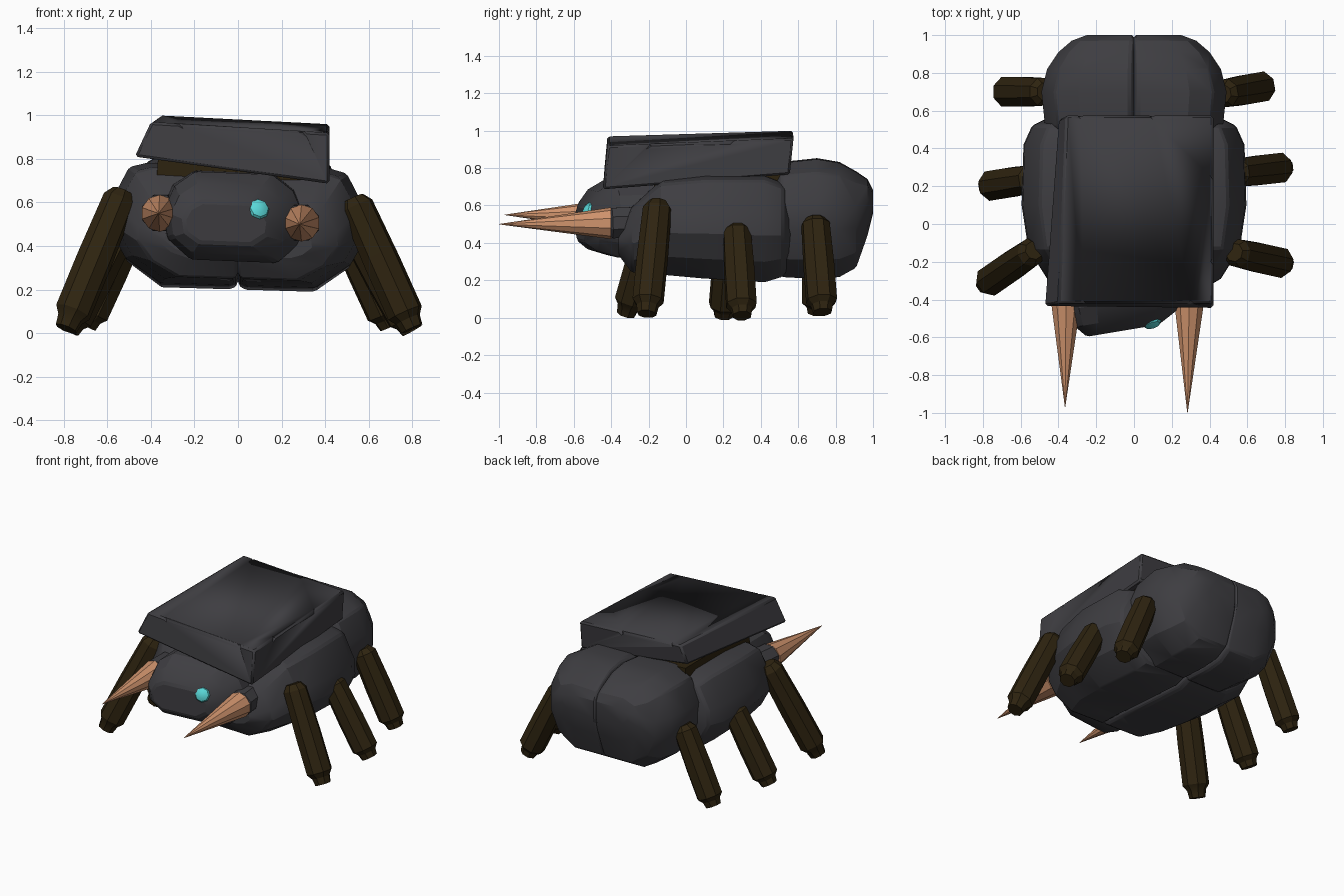
import bpy, bmesh, math
from mathutils import Vector, Matrix

if "Cube" in bpy.data.objects:
    bpy.data.objects.remove(bpy.data.objects["Cube"])


def material(name, rgb):
    m = bpy.data.materials.new(name)
    m.diffuse_color = (*rgb, 1)
    m.use_nodes = True
    m.node_tree.nodes["Principled BSDF"].inputs["Base Color"].default_value = m.diffuse_color
    return m


GREY = material("dark_grey", (0.048, 0.047, 0.053))
BROWN = material("dark_brown", (0.027, 0.017, 0.005))
TAN = material("horn_tan", (0.62, 0.29, 0.15))
CYAN = material("eye_cyan", (0.10, 0.68, 0.68))


def finish(bm, name, mat, bevel=0.0, angle=25):
    bmesh.ops.recalc_face_normals(bm, faces=bm.faces[:])
    mesh = bpy.data.meshes.new(name)
    bm.to_mesh(mesh)
    bm.free()
    ob = bpy.data.objects.new(name, mesh)
    bpy.context.collection.objects.link(ob)
    mesh.materials.append(mat)
    if bevel:
        b = ob.modifiers.new("Bevel", "BEVEL")
        b.width, b.segments, b.angle_limit = bevel, 1, math.radians(35)
    bpy.ops.object.select_all(action="DESELECT")
    ob.select_set(True)
    bpy.context.view_layer.objects.active = ob
    bpy.ops.object.shade_smooth_by_angle(angle=math.radians(angle))
    return ob


def skin(bm, rings):
    """Join rings of points into a closed tube with capped ends."""
    loops = [[bm.verts.new(p) for p in r] for r in rings]
    for a, b in zip(loops, loops[1:]):
        for i in range(len(a)):
            j = (i + 1) % len(a)
            bm.faces.new((a[i], a[j], b[j], b[i]))
    bm.faces.new(loops[0])
    bm.faces.new(loops[-1])


def half_shells(name, profile, stations, tilt):
    """Two mirrored halves, meeting in a groove on the centre line."""
    for side, label in ((-1, "left"), (1, "right")):
        bm = bmesh.new()
        skin(bm, [[(side * px * w, y, (lo + hi) / 2 + pz * (hi - lo) / 2 - tilt * side * px * w)
                   for px, pz in profile] for y, w, lo, hi in stations])
        finish(bm, f"{name}_{label}", GREY, 0.012)


def rod(name, mat, start, end, steps, sides=8):
    """Faceted rod; steps are (fraction along the axis, radius)."""
    a, b = Vector(start), Vector(end)
    rot = (b - a).to_track_quat("Z", "Y")
    bm = bmesh.new()
    skin(bm, [[a.lerp(b, t) + rot @ Vector((r * math.cos(k), r * math.sin(k), 0))
               for k in (math.tau * (i + 0.5) / sides for i in range(sides))]
              for t, r in steps])
    return finish(bm, name, mat)


# Thorax and abdomen
half_shells("thorax",
            [(0, -.92), (.05, -1), (.6, -1), (.87, -.6), (1, -.1), (.99, .3),
             (.84, .92), (.7, 1), (.05, 1), (0, .92)],
            [(-.36, .34, .34, .48), (-.29, .46, .25, .60), (-.13, .56, .24, .75),
             (.1, .595, .22, .77), (.42, .585, .2, .77), (.52, .54, .23, .73),
             (.56, .46, .3, .66)], 0.03)
half_shells("abdomen",
            [(0, -.92), (.05, -1), (.55, -1), (.85, -.68), (1, -.15), (1, .3),
             (.86, .78), (.6, 1), (.05, 1), (0, .92)],
            [(.47, .41, .28, .76), (.51, .47, .22, .83), (.7, .49, .21, .85),
             (.82, .46, .22, .83), (.91, .40, .27, .78), (.97, .33, .44, .74),
             (1.0, .25, .56, .68)], 0.01)

# Head, turned slightly sideways
octagon = [(-.62, -1), (.62, -1), (.95, -.55), (1, .1), (.85, .65), (.55, 1),
           (-.55, 1), (-.85, .65), (-1, .1), (-.95, -.55)]
bm = bmesh.new()
skin(bm, [[(-.02 + cx + px * w, y + .05 * px * w / .3, (lo + hi) / 2 + pz * (hi - lo) / 2 - .04 * px * w)
           for px, pz in octagon]
          for y, w, lo, hi, cx in ((-.15, .33, .34, .74, 0), (-.4, .32, .33, .735, 0),
                                   (-.5, .27, .36, .68, -.02), (-.565, .19, .41, .60, -.04))])
finish(bm, "head", GREY, 0.012)

# Eyes
for label, pos, turn in (("left", (-.2, -.505, .605), -.45), ("right", (.095, -.525, .57), .3)):
    bm = bmesh.new()
    rot = Matrix.Rotation(turn, 4, "Z") @ Matrix.Rotation(math.radians(68), 4, "X")
    bmesh.ops.create_uvsphere(bm, u_segments=8, v_segments=6, radius=.05,
                              matrix=Matrix.Translation(pos) @ rot @ Matrix.Diagonal((1, 1, .5, 1)))
    finish(bm, f"eye_{label}", CYAN)

# Horns in their sockets
for label, x, z, tip in (("left", -.36, .55, (-.365, -.97, .55)),
                         ("right", .292, .505, (.283, -1, .50))):
    rod(f"horn_{label}", TAN, (x, -.40, z), tip, [(0, .085), (1, .001)], 10)
    rod(f"horn_socket_{label}", GREY, (x, -.41, z), (x * .95, -.15, z + .01),
        [(0, .07), (.06, .088), (.5, .088), (1, .08)])

# Legs: thick rods with a small foot nub
legs = {
    "front_right": ((.53, -.15, .62), (.80, -.21, .02)),
    "middle_right": ((.53, .27, .49), (.80, .30, .01)),
    "back_right": ((.47, .69, .53), (.70, .73, .03)),
    "front_left": ((-.53, -.14, .65), (-.79, -.32, .02)),
    "middle_left": ((-.53, .24, .49), (-.78, .20, .01)),
    "back_left": ((-.47, .70, .53), (-.70, .70, .03)),
}
for label, (top, foot) in legs.items():
    rod(f"leg_{label}", BROWN, top, foot,
        [(0, .05), (.06, .078), (.5, .085), (.88, .085), (.93, .06), (1, .052)])

# Brown pad under the back plate
bm = bmesh.new()
bmesh.ops.create_cube(bm, size=1, matrix=Matrix.Translation((0, .18, .755)) @
                      Matrix.Rotation(.06, 4, "Y") @ Matrix.Diagonal((.74, .7, .1, 1)))
finish(bm, "plate_pad", BROWN)

# Tilted back plate
bm = bmesh.new()
skin(bm, [[(-.40, -.42, .97), (.42, -.42, .92), (.42, .575, .96), (-.36, .575, 1.0)],
          [(-.475, -.435, .81), (.42, -.445, .685), (.42, .555, .765), (-.40, .555, .87)]])
plate = finish(bm, "back_plate", GREY, 0.012)

# Chipped nicks along the plate edges
bm = bmesh.new()
for p in ((-.27, -.43, .965), (.30, -.43, .925), (.43, -.2, .925), (.43, .25, .95),
          (-.28, .58, .995), (.1, .58, .975)):
    bmesh.ops.create_cube(bm, size=.035, matrix=Matrix.Translation(p) @
                          Matrix.Rotation(.7, 4, "Z") @ Matrix.Rotation(.6, 4, "X"))
cutter = finish(bm, "nick_cutter", GREY)
cutter.hide_render = True
cutter.hide_viewport = True
cut = plate.modifiers.new("Nicks", "BOOLEAN")
cut.operation, cut.object = "DIFFERENCE", cutter
